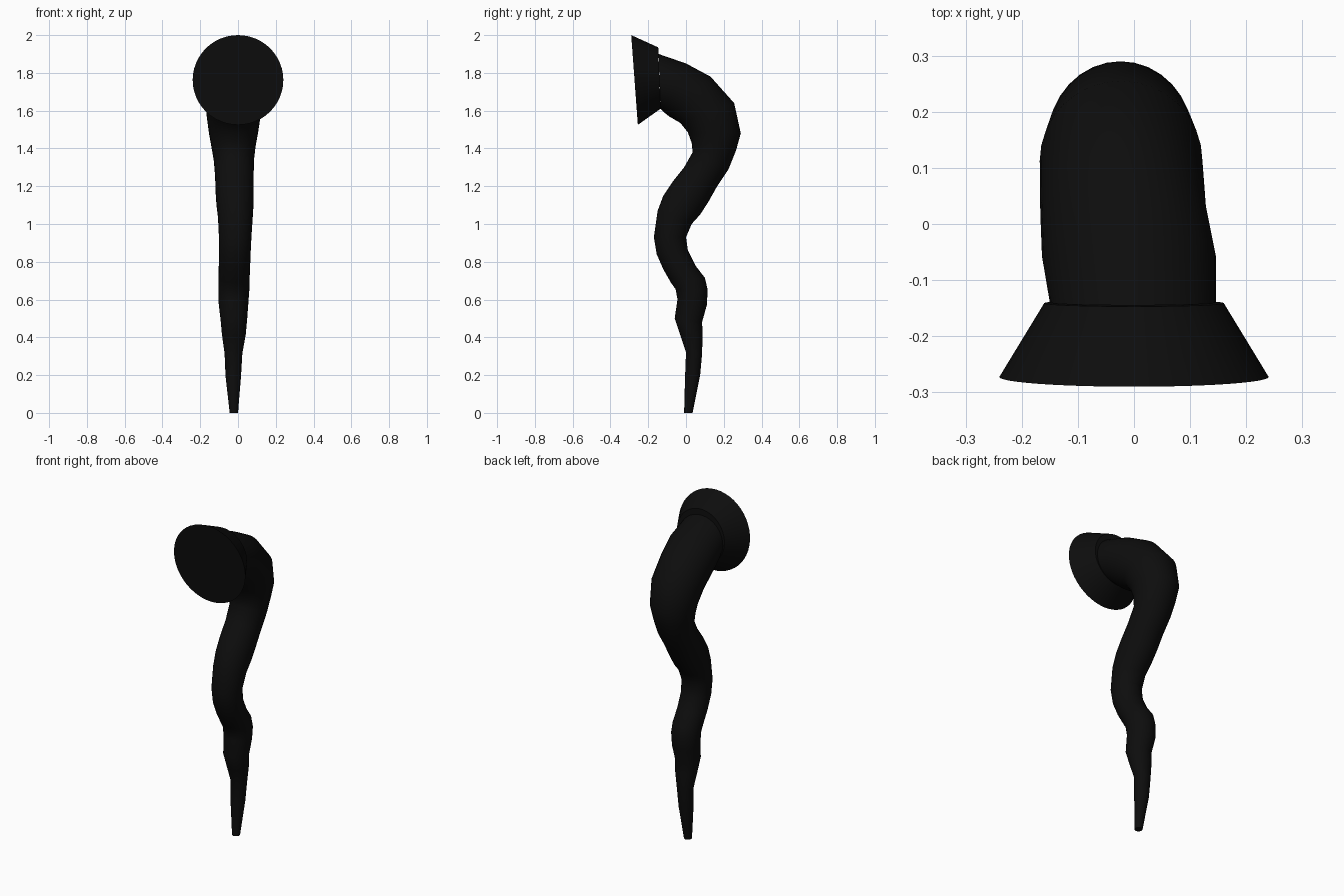
import bpy, bmesh, math
from mathutils import Vector

if "Cube" in bpy.data.objects:
    bpy.data.objects.remove(bpy.data.objects["Cube"])

black = bpy.data.materials.new("black")
black.diffuse_color = (0.004, 0.004, 0.004, 1)
black.use_nodes = True
black.node_tree.nodes["Principled BSDF"].inputs["Base Color"].default_value = black.diffuse_color


def loft(name, sections, sides):
    """Skin elliptical rings: (front y, front z, back y, back z, centre x, half width)."""
    bm = bmesh.new()
    rings = []
    for fy, fz, by, bz, cx, hx in sections:
        front, back = Vector((cx, fy, fz)), Vector((cx, by, bz))
        mid, half = (front + back) / 2, (back - front) / 2
        ring = []
        for i in range(sides):
            a = 2 * math.pi * i / sides
            ring.append(bm.verts.new(mid + half * math.cos(a) + Vector((hx * math.sin(a), 0, 0))))
        rings.append(ring)
    for r0, r1 in zip(rings, rings[1:]):
        for i in range(sides):
            j = (i + 1) % sides
            bm.faces.new((r0[i], r0[j], r1[j], r1[i]))
    bm.faces.new(rings[0])
    bm.faces.new(rings[-1])
    bmesh.ops.recalc_face_normals(bm, faces=bm.faces)
    mesh = bpy.data.meshes.new(name)
    bm.to_mesh(mesh)
    bm.free()
    mesh.materials.append(black)
    obj = bpy.data.objects.new(name, mesh)
    bpy.context.collection.objects.link(obj)
    bpy.ops.object.select_all(action='DESELECT')
    obj.select_set(True)
    bpy.context.view_layer.objects.active = obj
    bpy.ops.object.shade_smooth_by_angle(angle=math.radians(40))
    return obj


# Winding tapered stem, from the tip up to the bent neck
loft("twisted_stem", [
    (-.01, 0, .035, 0, -.022, .022),
    (-.005, .19, .075, .20, -.025, .041),
    (0, .32, .085, .31, -.024, .047),
    (-.03, .41, .088, .42, -.022, .063),
    (-.06, .50, .085, .48, -.022, .070),
    (-.045, .60, .11, .57, -.024, .079),
    (-.055, .655, .115, .65, -.022, .082),
    (-.08, .69, .10, .715, -.021, .082),
    (-.12, .76, .05, .78, -.019, .083),
    (-.155, .84, .01, .86, -.017, .084),
    (-.17, .93, 0, .93, -.015, .086),
    (-.15, 1.07, .03, 1.0, -.014, .092),
    (-.12, 1.15, .075, 1.05, -.016, .098),
    (-.07, 1.225, .12, 1.12, -.018, .101),
    (-.01, 1.30, .165, 1.20, -.019, .102),
    (.035, 1.38, .225, 1.29, -.022, .106),
    (.03, 1.43, .265, 1.39, -.024, .117),
    (.01, 1.485, .29, 1.48, -.024, .130),
    (-.03, 1.535, .255, 1.64, -.023, .145),
    (-.09, 1.57, .13, 1.78, -.019, .148),
    (-.115, 1.59, 0, 1.85, -.009, .155),
    (-.135, 1.61, -.145, 1.90, -.002, .148),
], 32)

# Flared disc at the mouth end
loft("flared_head", [
    (-.255, 1.525, -.29, 2.0, 0, .24),
    (-.135, 1.61, -.147, 1.935, 0, .16),
], 48)
